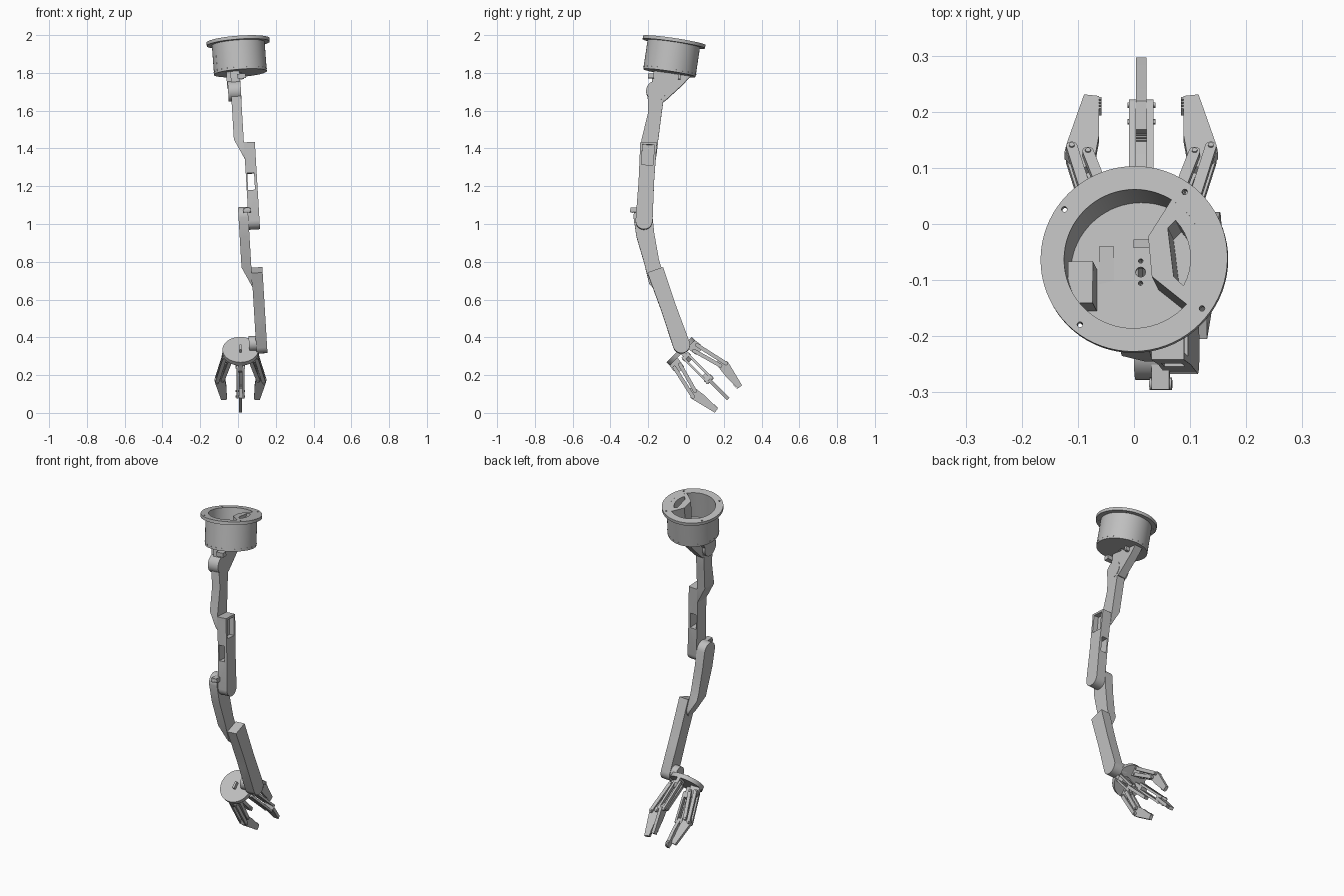
import bpy, bmesh, math
from mathutils import Matrix, Vector

cube = bpy.data.objects.get("Cube")
if cube:
    bpy.data.objects.remove(cube)

GREY = (0.52, 0.52, 0.52, 1)
mat = bpy.data.materials.new("plain grey")
mat.use_nodes = True
mat.diffuse_color = GREY
mat.node_tree.nodes["Principled BSDF"].inputs["Base Color"].default_value = GREY

parts = []


def finish(name, bm, frame):
    bm.transform(frame)
    bmesh.ops.recalc_face_normals(bm, faces=bm.faces)
    mesh = bpy.data.meshes.new(name)
    bm.to_mesh(mesh)
    bm.free()
    mesh.materials.append(mat)
    ob = bpy.data.objects.new(name, mesh)
    bpy.context.collection.objects.link(ob)
    parts.append(ob)
    return ob


def prism(name, outline, lo, hi, frame, chamfer=None):
    """Extrude a 2D outline; chamfer is (point, outward normal) of a plane cut."""
    bm = bmesh.new()
    face = bm.faces.new([bm.verts.new((a, b, lo)) for a, b in outline])
    new = bmesh.ops.extrude_face_region(bm, geom=[face])["geom"]
    bmesh.ops.translate(bm, vec=(0, 0, hi - lo),
                        verts=[v for v in new if isinstance(v, bmesh.types.BMVert)])
    if chamfer:
        bmesh.ops.bisect_plane(bm, geom=bm.verts[:] + bm.edges[:] + bm.faces[:],
                               plane_co=chamfer[0], plane_no=chamfer[1], clear_outer=True)
        bmesh.ops.holes_fill(bm, edges=[e for e in bm.edges if e.is_boundary])
    return finish(name, bm, frame)


def circle(a, b, r, n=24):
    return [(a + r * math.cos(2 * math.pi * i / n), b + r * math.sin(2 * math.pi * i / n))
            for i in range(n)]


def box(a0, a1, b0, b1):
    return [(a0, b0), (a1, b0), (a1, b1), (a0, b1)]


def strip(sections, round_start=True, round_end=True):
    """Outline around a chain of (a, b, half width) with optional round ends."""
    pts = [Vector(s[:2]) for s in sections]
    left, right = [], []
    for i, s in enumerate(sections):
        d = (pts[min(i + 1, len(pts) - 1)] - pts[max(i - 1, 0)]).normalized()
        n = Vector((-d.y, d.x)) * s[2]
        left.append(pts[i] + n)
        right.append(pts[i] - n)

    def cap(c, start):
        return [c + Matrix.Rotation(-math.pi * k / 10, 2) @ (start - c) for k in range(1, 10)]
    out = left + (cap(pts[-1], left[-1]) if round_end else [])
    out += right[::-1] + (cap(pts[0], right[0]) if round_start else [])
    return [tuple(p) for p in out]


def cut(target, *cutters):
    for c in cutters:
        c.hide_render = True
        mod = target.modifiers.new("cut", 'BOOLEAN')
        mod.operation, mod.solver, mod.object = 'DIFFERENCE', 'EXACT', c
        bpy.context.view_layer.objects.active = target
        bpy.ops.object.modifier_apply(modifier=mod.name)
        parts.remove(c)
        bpy.data.objects.remove(c)


# --- Mounting drum, tilted ---
normal = Vector((-0.075, 0.15, 1)).normalized()
DRUM = Matrix.Translation((0, -0.062, 1.972)) @ \
    Vector((0, 0, 1)).rotation_difference(normal).to_matrix().to_4x4()

bm = bmesh.new()
prof = [(0, -.175), (.14, -.175), (.14, -.018), (.167, -.018), (.167, 0),
        (.125, 0), (.125, -.16), (0, -.16)]
vs = [bm.verts.new((r, 0, z)) for r, z in prof]
edges = [bm.edges.new(p) for p in zip(vs, vs[1:])]
bmesh.ops.spin(bm, geom=vs + edges, cent=(0, 0, 0), axis=(0, 0, 1),
               angle=2 * math.pi, steps=72, use_duplicate=False)
bmesh.ops.remove_doubles(bm, verts=bm.verts, dist=1e-5)
drum = finish("mounting_drum", bm, DRUM)
for x, y in [(.09, .12), (.122, -.09), (-.096, -.118), (-.125, .09)]:
    cut(drum, prism("bolt_hole", circle(x, y, .005, 12), -.03, .01, DRUM))
for y in (-.02, 0, .02):
    cut(drum, prism("floor_hole", circle(0, y, .009 if y == 0 else .004, 12),
                    -.19, -.14, DRUM))
SIDE = DRUM @ Matrix.Rotation(math.pi / 2, 4, 'Y')
cut(drum, prism("side_hole", circle(.035, .012, .011, 16), .1, .16, SIDE))

# Sector compartment with a crescent pocket, and a block on the wall
arc = [(.13 * math.cos(math.radians(t)), .13 * math.sin(math.radians(t)))
       for t in range(-41, 60, 9)]
sector = prism("sector_compartment", arc + [(.025, .04), (.032, -.032)], -.165, -.0005, DRUM)
slot = [(.101 * math.cos(math.radians(t)), .101 * math.sin(math.radians(t)))
        for t in range(-29, 47, 8)]
cut(sector, prism("pocket", slot + [(.06, .055), (.071, -.032)], -.14, .02, DRUM))
prism("wall_block", box(-.122, -.078, -.07, .005), -.165, -.06, DRUM)
for k in range(24):
    spin = DRUM @ Matrix.Rotation(math.pi * k / 12, 4, 'Z') @ Matrix.Rotation(math.pi / 2, 4, 'Y')
    prism("drum_rivet", circle(.162, 0, .003, 8), .138, .142, spin)

# --- Arm: outlines in (y, z), extruded along x, whole chain leaning a little ---
CYCLE = Matrix(((0, 0, 1, 0), (1, 0, 0, 0), (0, 1, 0, 0), (0, 0, 0, 1)))
LEAN = Matrix.Translation((0, 0, 1.8)) @ Matrix.Rotation(-math.atan(.06), 4, 'Y') @ \
    Matrix.Translation((0, 0, -1.8))
ARM = LEAN @ CYCLE
INNER, OUTER = (-.043, .009), (.009, .067)
SLANT = Vector((0, -.053, -.11))


def hole(y, z, r, lo=-.1, hi=.1):
    return prism("hole", circle(y, z, r, 20), lo, hi, ARM)


# Shoulder
bracket = prism("shoulder_bracket", [(-.166, 1.82), (.03, 1.79), (-.02, 1.735), (-.113, 1.65),
                                     (-.17, 1.66), (-.18, 1.77)], -.04, .008, ARM)
cut(bracket, hole(-.145, 1.715, .011))
boss = prism("shoulder_boss", circle(-.158, 1.705, .053, 32), -.058, .01, ARM)
cut(boss, hole(-.145, 1.715, .011))
prism("shoulder_rib", [(-.16, 1.82), (-.04, 1.81), (-.1, 1.72), (-.17, 1.72)], -.062, -.035, ARM)
prism("cable_eyelet", box(-.2, -.17, 1.77, 1.795), -.005, .04, ARM)
prism("drum_tab", box(-.043, -.028, 1.765, 1.81), .0, .03, ARM)

# Inner links
upper = prism("upper_link", strip([(-.158, 1.70, .045), (-.166, 1.58, .036), (-.192, 1.44, .044),
                                   (-.2, 1.37, .045)]), *INNER, ARM,
              chamfer=((0, 1.45, -.043), SLANT))
cut(upper, hole(-.145, 1.715, .011), hole(-.198, 1.385, .012))
elbow = prism("elbow_link", strip([(-.228, 1.04, .05), (-.215, .94, .048), (-.182, .8, .04),
                                   (-.155, .7, .043)]), *INNER, ARM,
              chamfer=((0, .77, -.043), SLANT))
cut(elbow, hole(-.226, 1.035, .034, -.1, -.015), hole(-.226, 1.035, .014),
    hole(-.158, .705, .012))
prism("elbow_eyelet", box(-.295, -.25, 1.06, 1.085), -.012, .02, ARM)
prism("elbow_pin", circle(-.285, 1.07, .011, 16), -.016, .024, ARM)


# Outer links: recessed ends, through window in the middle
def outer_link(name, top, bottom, joints):
    a, b = Vector(top), Vector(bottom)
    mid, d = (a + b) / 2, (b - a).normalized()
    link = prism(name, strip([(*a, .044), (*mid, .041), (*b, .045)], round_start=False),
                 *OUTER, ARM)
    for start, end, square in ((a + d * .012, a + d * .12, True),
                               (b - d * .1, b + d * .005, False)):
        cut(link, prism("recess", strip([(*start, .031), (*end, .031)], not square, not square),
                        .037, .1, ARM))
    n = Vector((-d.y, d.x))
    corners = [mid + d * s * .045 + n * t * .08 for s, t in ((1, 1), (-1, 1), (-1, -1), (1, -1))]
    cut(link, prism("window", [tuple(c) for c in corners], .017, .053, ARM))
    for y, z, r in joints:
        cut(link, hole(y, z, r))
        for s in (-1, 1):
            prism("joint_screw", circle(y + d.x * s * .035, z + d.y * s * .035, .005, 10),
                  .035, .042, ARM)
    return link


outer_link("middle_link", (-.198, 1.428), (-.222, 1.012),
           [(-.198, 1.385, .012), (-.226, 1.035, .014)])
outer_link("fore_link", (-.163, .752), (-.024, .355),
           [(-.158, .705, .012), (-.03, .37, .02)])

# --- Hand: z along the fingers, x sideways ---
axis = Vector((0, 1, -1)).normalized()
across = axis.cross(Vector((1, 0, 0)))
HAND = Matrix.Translation((.013, -.037, .335)) @ \
    Matrix(((1, 0, 0), across, axis)).transposed().to_4x4()
prism("palm_disc", circle(0, 0, .095, 48), 0, .025, HAND)
prism("palm_peg", box(-.006, .006, -.02, .02), -.02, .005, HAND)
prism("wrist_boss", circle(-.025, .365, .04, 28), -.028, .012, ARM)

SWAP = Matrix(((1, 0, 0, 0), (0, 0, 1, 0), (0, 1, 0, 0), (0, 0, 0, 1)))
claw = [(.085, .195), (.105, .185), (.137, .225), (.132, .25), (.102, .37), (.075, .366),
        (.075, .27)]
for k in range(4):
    F = HAND @ Matrix.Rotation(k * math.pi / 2, 4, 'Z') @ SWAP
    prism("finger_claw", claw, -.009, .009, F)
    prism("finger_base", [(.035, .02), (.092, .005), (.1, .06), (.085, .085), (.045, .085)],
          -.01, .01, F)
    for t in range(4):
        prism("grip_tooth", box(.071, .077, .335 + t * .008, .339 + t * .008), -.009, .009, F)
    for s in (-1, 1):
        lo, hi = sorted((s * .0095, s * .022))
        for root, tip in (((.052, .06), (.095, .215)), ((.084, .05), (.124, .228))):
            prism("finger_bar", strip([(*root, .01), (*tip, .01)]), lo, hi, F)
    for r, t in ((.052, .06), (.084, .05), (.095, .215), (.124, .228)):
        prism("finger_pin", circle(r, t, .005, 12), -.025, .025, F)

# --- Smooth round walls, keep edges sharp ---
bpy.ops.object.select_all(action='DESELECT')
for ob in parts:
    ob.select_set(True)
bpy.context.view_layer.objects.active = parts[0]
bpy.ops.object.shade_smooth_by_angle(angle=math.radians(30))
